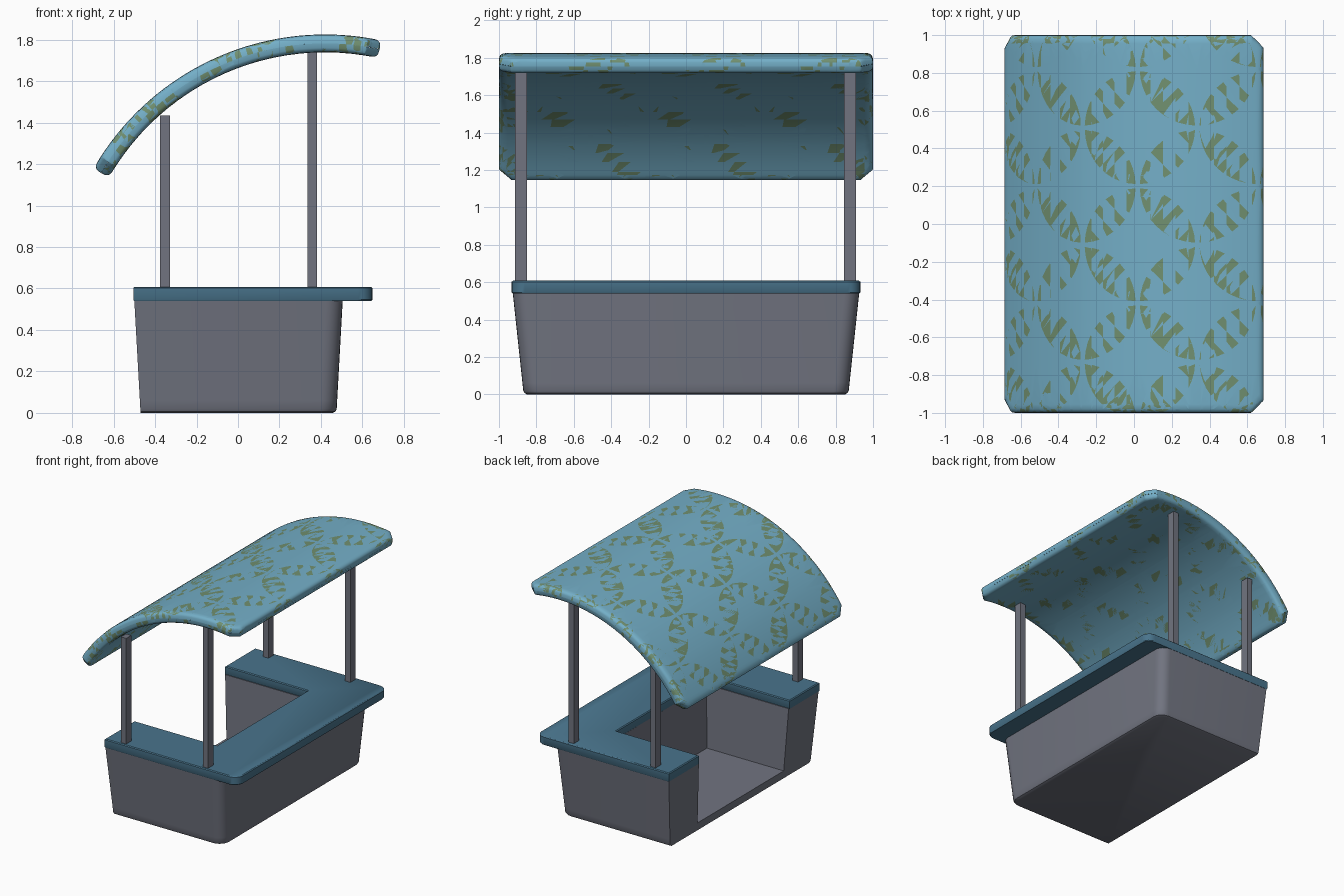
import bpy, bmesh, math
from mathutils import Vector

if "Cube" in bpy.data.objects:
    bpy.data.objects.remove(bpy.data.objects["Cube"])


def material(name, srgb):
    m = bpy.data.materials.new(name)
    m.diffuse_color = [(c / 255 / 12.92) if c < 11 else ((c / 255 + 0.055) / 1.055) ** 2.4
                       for c in srgb] + [1]
    m.use_nodes = True
    m.node_tree.nodes["Principled BSDF"].inputs["Base Color"].default_value = m.diffuse_color
    return m


GREY = material("slate grey", (113, 116, 128))
TEAL = material("counter teal", (73, 116, 140))
BLUE = material("roof blue", (116, 175, 200))
GREEN = material("leaf green", (113, 144, 112))


def finish(bm, name, mats, angle=35):
    me = bpy.data.meshes.new(name)
    bm.to_mesh(me)
    bm.free()
    ob = bpy.data.objects.new(name, me)
    bpy.context.collection.objects.link(ob)
    for m in mats:
        me.materials.append(m)
    bpy.ops.object.select_all(action='DESELECT')
    ob.select_set(True)
    bpy.context.view_layer.objects.active = ob
    bpy.ops.object.shade_smooth_by_angle(angle=math.radians(angle))
    return ob


def outline(x0, x1, y, r, inner=None, n=6):
    """Plan shape with two rounded front corners; inner=(xi, yi) makes it a U."""
    pts = [(x0, -y)]
    for cy, a0 in ((-y + r, -90), (y - r, 0)):
        for k in range(n + 1):
            a = math.radians(a0 + 90 * k / n)
            pts.append((x1 - r + r * math.cos(a), cy + r * math.sin(a)))
    pts.append((x0, y))
    if inner:
        xi, yi = inner
        pts += [(x0, yi), (xi, yi), (xi, -yi), (x0, -yi)]
    return pts


def loft(bm, levels):
    """Skin a list of (z, outline) and cap both ends."""
    rings = [[bm.verts.new((x, y, z)) for x, y in pts] for z, pts in levels]
    faces = [bm.faces.new(rings[0][::-1]), bm.faces.new(rings[-1])]
    n = len(rings[0])
    for a, b in zip(rings, rings[1:]):
        for k in range(n):
            m = (k + 1) % n
            faces.append(bm.faces.new((a[k], a[m], b[m], b[k])))
    bmesh.ops.recalc_face_normals(bm, faces=faces)


# Body: tapered floor tray below, U-shaped walls open at the vendor side above
def body(z, inset=0, hollow=True):
    t = z / 0.54
    inner = (0.19 + 0.02 * t, 0.53 + 0.025 * t) if hollow else None
    return z, outline(-0.47 - 0.03 * t, 0.475 + 0.03 * t - inset,
                      0.868 + 0.058 * t - inset, 0.08, inner)


bm = bmesh.new()
loft(bm, [body(0, 0.018, False), body(0.007, 0.005, False), body(0.02, 0, False), body(0.06, 0, False)])
loft(bm, [body(0.06), body(0.3), body(0.545)])
finish(bm, "kiosk_body", [GREY])


# Counter top: U-shaped slab overhanging on the customer side
def slab(z, inset):
    return z, outline(-0.505 + inset, 0.648 - inset, 0.932 - inset, 0.07, (0.21 + inset, 0.56 + inset))


bm = bmesh.new()
loft(bm, [slab(0.54, 0.004), slab(0.546, 0), slab(0.602, 0), slab(0.608, 0.007)])
finish(bm, "counter_top", [TEAL])

# Four square posts
for label, x, top in (("back", -0.352, 1.435), ("front", 0.358, 1.74)):
    for side, y in (("left", -0.882), ("right", 0.878)):
        bm = bmesh.new()
        bmesh.ops.create_cube(bm, size=1)
        for v in bm.verts:
            v.co = (x + v.co.x * 0.046, y + v.co.y * 0.064, (0.59 + top) / 2 + v.co.z * (top - 0.59))
        finish(bm, f"{label}_{side}_post", [GREY])

# Roof: patterned flat sheets, clipped to shape, then bent round an arc
CX, CZ, R, H = 0.42, 0.537, 1.245, 0.043
A0, A1 = -1.05, 0.213
MID, HX, HY = R * (A0 + A1) / 2, R * (A1 - A0) / 2, 1.0
EDGES = [(1, 0, HX), (-1, 0, HX), (0, 1, HY), (0, -1, HY)]
Q = math.sqrt(0.5)
EDGES += [(sx * Q, sy * Q, (HX + HY - 0.065) * Q) for sx in (1, -1) for sy in (1, -1)]
RIM = 0.045


def tile(bm, i, j, dy):
    """One pattern cell: a green leaf along the diagonal, blue around it."""
    def vert(p):
        x = 1 - p[0] if (i + j) % 2 else p[0]
        return bm.verts.new((R * (-0.316 + 0.25 * (i + x)), 0.2 + dy + 0.31 * (j + p[1]), 0))

    def face(pts, mat):
        bm.faces.new([vert(p) for p in pts]).material_index = mat

    n, r = 10, 0.965
    half = math.acos(Q / r)
    arc = []
    for k in range(n + 1):
        a = math.radians(135) + half * (2 * k / n - 1)
        arc.append((1 + r * math.cos(a), r * math.sin(a)))
    path = [(1, 1)] + arc + [(0, 0)]
    for p, q in zip(path, path[1:]):
        face([(1, 0), p, q], 0)
        face([(0, 1), q[::-1], p[::-1]], 0)
    for k in range(n):
        p, q = arc[k], arc[k + 1]
        pts = [p, p[::-1], q[::-1], q]
        if k == 0:
            pts = [p, q[::-1], q]
        elif k == n - 1:
            pts = [p, p[::-1], q]
        face(pts, 1)


def roof_sheet(name, sign, dy):
    bm = bmesh.new()
    for i in range(-4, 3):
        for j in range(-5, 4):
            tile(bm, i, j, dy)
    bmesh.ops.remove_doubles(bm, verts=bm.verts, dist=1e-5)

    def cut(co, no, clear):
        bmesh.ops.bisect_plane(bm, geom=bm.verts[:] + bm.edges[:] + bm.faces[:], dist=1e-6,
                               plane_co=co, plane_no=no, clear_outer=clear)

    # outline first, then loops that carry the rounded rim and the bend
    for d in (0, 0.002, 0.008, 0.02, RIM):
        for nx, ny, c in EDGES:
            cut((MID + nx * (c - d), ny * (c - d), 0), (nx, ny, 0), d == 0)
    for k in range(1, 24):
        cut((MID - HX + 2 * HX * k / 24, 0, 0), (1, 0, 0), False)

    for v in bm.verts:
        d = min(c - nx * (v.co.x - MID) - ny * v.co.y for nx, ny, c in EDGES)
        t = 1 - min(max(d / RIM, 0), 1)
        rad = R + sign * H * max(1 - t ** 3, 0) ** (1 / 3)
        a = v.co.x / R
        v.co = (CX + rad * math.sin(a), v.co.y, CZ + rad * math.cos(a))
    bm.normal_update()
    for f in bm.faces:
        c = f.calc_center_median()
        if f.normal.dot(Vector((c.x - CX, 0, c.z - CZ))) * sign < 0:
            f.normal_flip()
    finish(bm, name, [BLUE, GREEN], 40)


roof_sheet("roof_top", 1, 0)
roof_sheet("roof_underside", -1, -0.09)
